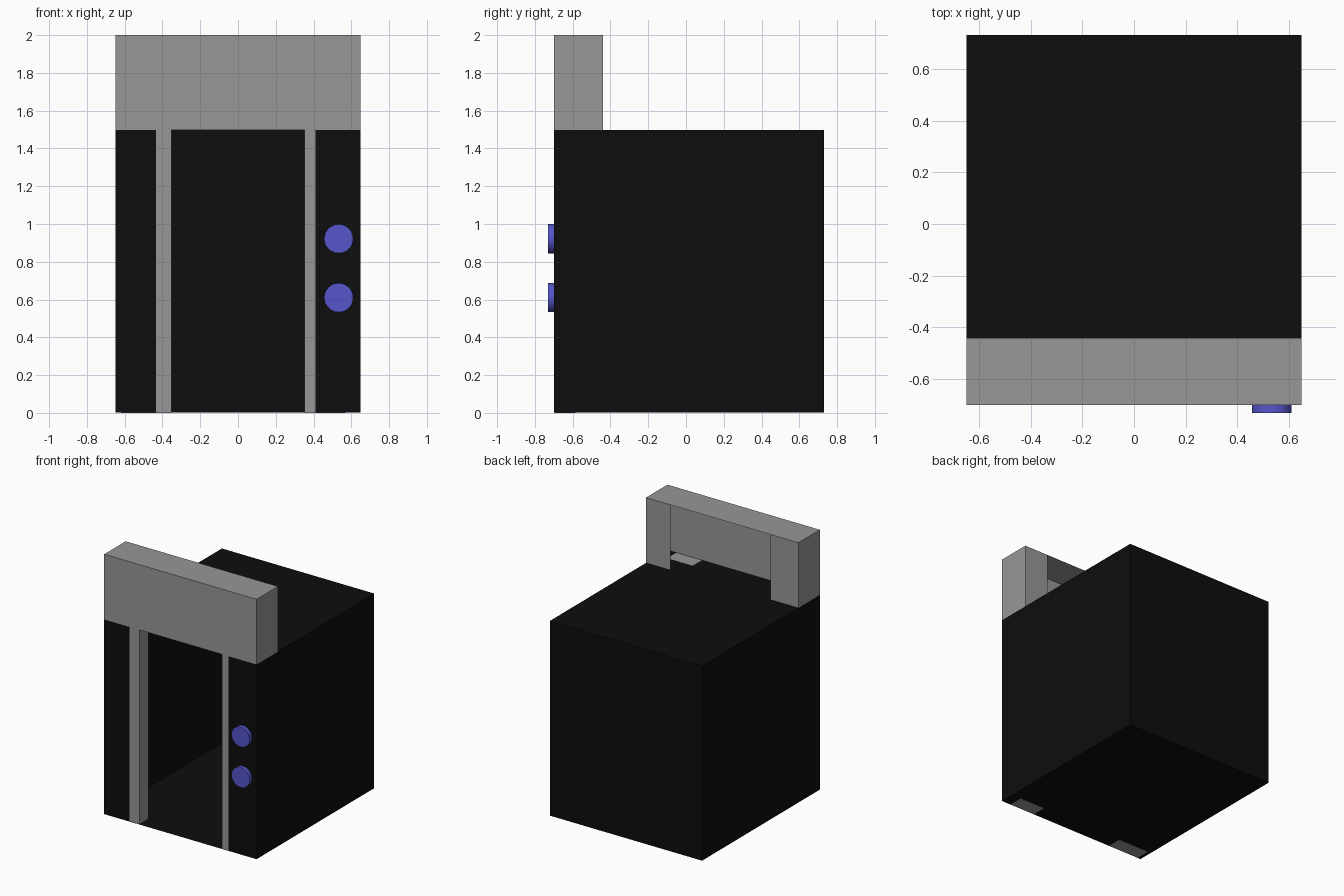
import bpy
import bmesh
import math
from mathutils import Vector

cube = bpy.data.objects.get("Cube")
if cube:
    bpy.data.objects.remove(cube, do_unlink=True)


def material(name, rgb):
    m = bpy.data.materials.new(name)
    m.use_nodes = True
    m.diffuse_color = (*rgb, 1)
    m.node_tree.nodes["Principled BSDF"].inputs["Base Color"].default_value = (*rgb, 1)
    return m


BLACK = material("cabin black", (0.004, 0.004, 0.004))
GREY = material("metal grey", (0.31, 0.31, 0.31))
BLUE = material("button blue", (0.092, 0.092, 0.59))

FRONT, BACK, DOWN = Vector((0, -1, 0)), Vector((0, 1, 0)), Vector((0, 0, -1))


def finish(name, bm, mat):
    mesh = bpy.data.meshes.new(name)
    bm.to_mesh(mesh)
    bm.free()
    mesh.materials.append(mat)
    ob = bpy.data.objects.new(name, mesh)
    bpy.context.collection.objects.link(ob)
    return ob


def box(name, lo, hi, mat, open_sides=()):
    """Box between two corners, leaving out the faces that point to open_sides."""
    lo, hi = Vector(lo), Vector(hi)
    bm = bmesh.new()
    bmesh.ops.create_cube(bm, size=1)
    for v in bm.verts:
        v.co = (lo + hi) / 2 + v.co * (hi - lo)
    bm.normal_update()
    gone = [f for f in bm.faces if any(f.normal.dot(d) > 0.9 for d in open_sides)]
    bmesh.ops.delete(bm, geom=gone, context="FACES")
    return finish(name, bm, mat)


def panel(name, x0, x1, y, z0, z1, mat, facing):
    """Thin upright sheet facing the front (-1) or the back (+1)."""
    bm = bmesh.new()
    corners = [(x0, y, z0), (x1, y, z0), (x1, y, z1), (x0, y, z1)]
    if facing > 0:
        corners.reverse()
    bm.faces.new([bm.verts.new(c) for c in corners])
    return finish(name, bm, mat)


X, Y0, Y1, ROOF, TOP = 0.648, -0.70, 0.73, 1.498, 2.0
HEAD_BACK = -0.44

# Hollow cabin, open at the front, with a sheet on each side of the doorway
box("cabin_shell", (-X, Y0, 0.001), (X, Y1, ROOF), BLACK, [FRONT])
panel("right_front_wall", -X, -0.435, Y0, 0.001, ROOF, BLACK, -1)
panel("left_front_wall", 0.41, X, Y0, 0.001, ROOF, BLACK, -1)

# Sliding doors, mostly tucked behind the front walls
box("right_door", (-0.62, Y0 + 0.003, 0), (-0.352, -0.585, ROOF + 0.001), GREY)
box("left_door", (0.352, Y0 + 0.003, 0), (0.57, -0.585, ROOF + 0.001), GREY)

# Hollow header, open below and in the middle of its back
box("header_shell", (-X, Y0, ROOF), (X, HEAD_BACK, TOP), GREY, [BACK, DOWN])
panel("right_header_back", -X, -0.41, HEAD_BACK, ROOF, TOP, GREY, 1)
panel("left_header_back", 0.44, X, HEAD_BACK, ROOF, TOP, GREY, 1)

# Round call buttons
for name, z in (("upper_button", 0.922), ("lower_button", 0.61)):
    bpy.ops.mesh.primitive_cylinder_add(
        vertices=32, radius=0.077, depth=0.03,
        location=(0.533, Y0 - 0.015, z), rotation=(math.pi / 2, 0, 0))
    button = bpy.context.object
    button.name = name
    button.data.materials.append(BLUE)
    bpy.ops.object.shade_smooth_by_angle()
